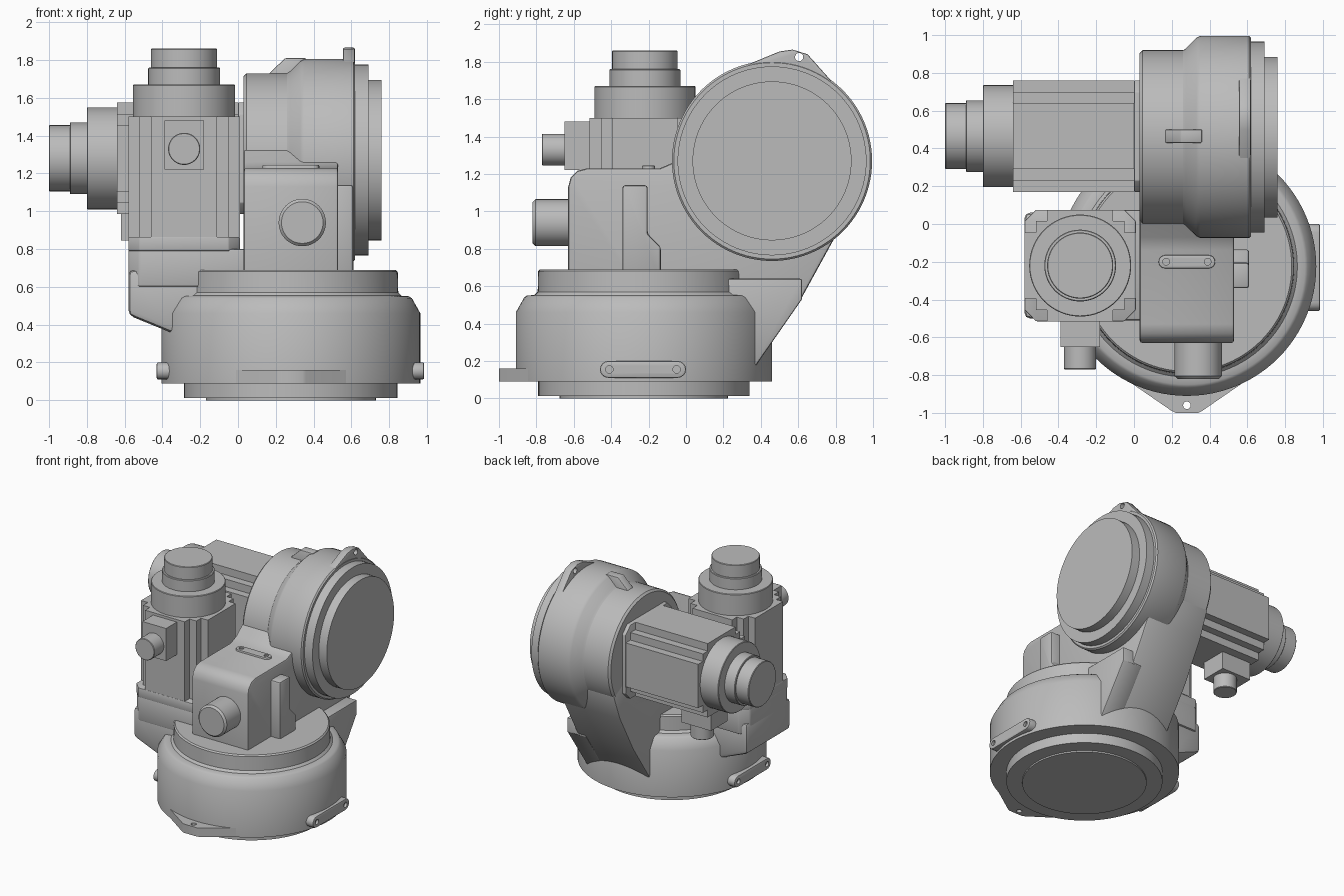
import bpy, bmesh, math

if "Cube" in bpy.data.objects:
    bpy.data.objects.remove(bpy.data.objects["Cube"])

GREY = (0.5, 0.5, 0.5, 1)
mat = bpy.data.materials.new("plain_grey")
mat.use_nodes = True
mat.diffuse_color = GREY
mat.node_tree.nodes["Principled BSDF"].inputs["Base Color"].default_value = GREY


def place(axis, u, v, w):
    """Map section coordinates u, v and the depth w along an axis to space."""
    return {"X": (w, u, v), "Y": (u, w, v), "Z": (u, v, w)}[axis]


def bake(obj):
    bpy.context.view_layer.update()
    dg = bpy.context.evaluated_depsgraph_get()
    mesh = bpy.data.meshes.new_from_object(obj.evaluated_get(dg))
    obj.modifiers.clear()
    obj.data = mesh


def finish(name, bm, bevel=0):
    bmesh.ops.recalc_face_normals(bm, faces=bm.faces)
    mesh = bpy.data.meshes.new(name)
    bm.to_mesh(mesh)
    bm.free()
    mesh.materials.append(mat)
    obj = bpy.data.objects.new(name, mesh)
    bpy.context.collection.objects.link(obj)
    if bevel:
        mod = obj.modifiers.new("soft_edges", "BEVEL")
        mod.width = bevel
        mod.segments = 2
        mod.limit_method = "ANGLE"
        mod.angle_limit = math.radians(40)
        bake(obj)
    return obj


def rings(name, loops, bevel=0):
    """Bridge equal loops of points and cap both ends."""
    bm = bmesh.new()
    rows = [[bm.verts.new(p) for p in loop] for loop in loops]
    n = len(rows[0])
    for a, b in zip(rows, rows[1:]):
        for i in range(n):
            j = (i + 1) % n
            bm.faces.new((a[i], a[j], b[j], b[i]))
    bm.faces.new(rows[0])
    bm.faces.new(rows[-1])
    return finish(name, bm, bevel)


def prism(name, axis, pts, w0, w1, bevel=0):
    return rings(name, [[place(axis, u, v, w) for u, v in pts] for w in (w0, w1)], bevel)


def rect(u0, u1, v0, v1):
    return [(u0, v0), (u1, v0), (u1, v1), (u0, v1)]


def lathe(name, axis, c, profile, n=80):
    turn = [2 * math.pi * i / n for i in range(n)]
    return rings(name, [[place(axis, c[0] + r * math.cos(t), c[1] + r * math.sin(t), w)
                         for t in turn] for r, w in profile])


def rod(name, axis, c, r, w0, w1, edge=0.01, n=48):
    s = edge if w1 > w0 else -edge
    return lathe(name, axis, c, [(r, w0), (r, w1 - s), (r - edge, w1)], n)


def drill(obj, axis, c, r, w0, w1):
    cutter = lathe("hole_cutter", axis, c, [(r, w0), (r, w1)], 20)
    cutter.hide_render = True
    mod = obj.modifiers.new("hole", "BOOLEAN")
    mod.operation = "DIFFERENCE"
    mod.object = cutter
    bake(obj)
    bpy.data.objects.remove(cutter)


def slot(u0, u1, v0, v1):
    """Outline of a bar with round ends."""
    r = (v1 - v0) / 2
    pts = []
    for k in range(18):
        t = math.pi * (k % 9) / 8 + (math.pi / 2 if k < 9 else -math.pi / 2)
        pts.append(((u0 + r if k < 9 else u1 - r) + r * math.cos(t), v0 + r + r * math.sin(t)))
    return pts


# Round base
BASE = (0.28, -0.225)
lathe("base", "Z", BASE, [(.45, 0), (.45, .012), (.565, .012), (.565, .09), (.685, .09),
                          (.685, .46), (.64, .54), (.625, .55), (.585, .553), (.568, .57),
                          (.565, .68), (.555, .69)], 96)
tab = prism("base_front_tab", "Z", [(-.12, -.77), (.2, -.99), (.22, -1), (.34, -1), (.36, -.99),
                                    (.68, -.77), (.28, -.4)], .09, .16)
drill(tab, "Z", (.28, -.96), .02, 0, .3)

# Bolted plates on both sides of the base
for name, inner, outer in (("left_side_plate", .86, .985), ("right_side_plate", -.3, -.43)):
    plate = prism(name, "X", slot(-.46, 0, .11, .2), inner, outer, .008)
    for y in (-.41, -.05):
        drill(plate, "X", (y, .155), .02, outer - .02, outer + .02)

# Arm: box in front, web sloping down to the base at the back
prism("arm_body", "X", [(-.63, .6), (-.63, 1.13), (-.617, 1.18), (-.58, 1.217), (-.53, 1.23),
                        (-.14, 1.23), (-.07, 1.26), (.1, 1.4), (.46, 1.3), (.87, 1.06),
                        (.79, .85), (.62, .54), (.37, .17), (0, .17)], .03, .53, .015)
prism("arm_web_step", "X", [(0, .17), (.37, .17), (.62, .53), (.62, .64), (0, .64)],
      .45, .62, .01)
prism("arm_rib", "X", [(-.34, .65), (-.34, 1.14), (-.205, 1.14), (-.205, .88), (-.135, .81),
                       (-.135, .65)], .45, .61, .015)
rod("arm_knob", "Y", (.34, .94), .125, -.55, -.82, .015)
cover = prism("arm_top_plate", "Z", slot(.13, .43, -.235, -.165), 1.2, 1.245, .005)
for x in (.17, .39):
    drill(cover, "Z", (x, -.2), .018, 1.235, 1.3)

# Upper drum with stepped cover
DRUM = (.46, 1.27)
lathe("drum", "X", DRUM, [(.445, .03), (.46, .045), (.46, .26), (.47, .275), (.525, .33),
                          (.535, .35), (.535, .61), (.525, .62), (.505, .62), (.505, .69),
                          (.425, .69), (.425, .76)], 96)
ear = prism("drum_ear", "X", [(.22, 1.74), (.5, 1.855), (.57, 1.865), (.65, 1.84), (.9, 1.56),
                              (.46, 1.3)], .555, .618, .008)
drill(ear, "X", (.605, 1.825), .022, .5, .7)
prism("drum_top_tab", "Y", [(.165, 1.65), (.165, 1.73), (.25, 1.81), (.36, 1.81), (.36, 1.65)],
      .43, .5, .006)


# Motors: corner-notched housing with stepped round end caps
def motor(name, axis, c, levels):
    foot, body, cap, collar, tip, end = levels

    def section(corner):
        pts = []
        for q in range(4):
            a = q * math.pi / 2
            for x, y in corner:
                pts.append((c[0] + x * math.cos(a) - y * math.sin(a),
                            c[1] + x * math.sin(a) + y * math.cos(a)))
        return pts

    o, m, s = .295, .235, .175
    prism(name + "_flange", axis, section([(o, m), (m, o)]), foot, body, .006)
    prism(name + "_housing", axis, section([(o, s), (m, s), (m, m), (s, m), (s, o)]), body, cap)
    rod(name + "_cap", axis, c, .27, cap, collar, .004, 64)
    rod(name + "_collar", axis, c, .19, collar, tip, .004, 64)
    rod(name + "_tip", axis, c, .175, tip, end, .004, 64)


motor("upright_motor", "Z", (-.285, -.22), (.79, .865, 1.5, 1.67, 1.76, 1.86))
motor("side_motor", "X", (.465, 1.28), (.05, 0, -.64, -.8, -.89, -1))

# Cable connectors on the motors
prism("upright_connector", "Y", rect(-.39, -.18, 1.22, 1.48), -.65, -.45)
rod("upright_connector_plug", "Y", (-.285, 1.33), .085, -.6, -.77, .004)
prism("side_connector", "Z", rect(-.62, -.36, .36, .57), .845, 1.05)
rod("side_connector_plug", "Z", (-.47, .465), .085, .9, .73, .004)

# Bracket carrying the upright motor
prism("motor_bracket", "Y", [(-.58, .45), (-.36, .36), (.1, .36), (.1, .69), (-.58, .69)],
      -.5, .06, .03)
prism("motor_seat", "Z", [(-.58, -.45), (-.52, -.51), (.1, -.51), (.1, .075), (-.52, .075),
                          (-.58, .015)], .6, .8, .012)

# Smooth round surfaces, keep edges sharp
bpy.ops.object.select_all(action="DESELECT")
for obj in bpy.context.collection.objects:
    if obj.type == "MESH":
        obj.select_set(True)
        bpy.context.view_layer.objects.active = obj
bpy.ops.object.shade_smooth_by_angle(angle=math.radians(30))
